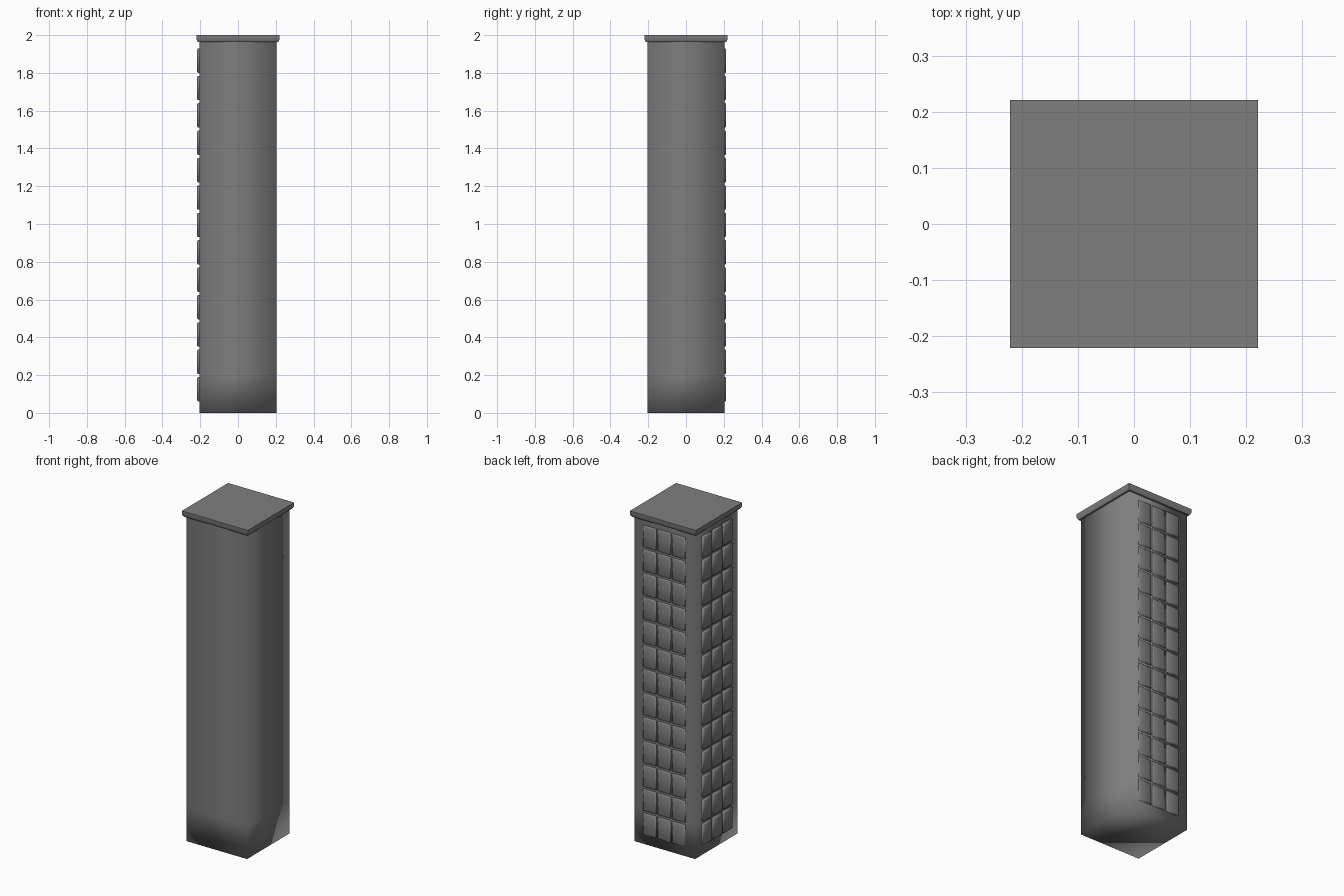
import bpy, bmesh
from math import radians
from mathutils import Vector

cube = bpy.data.objects.get("Cube")
if cube:
    bpy.data.objects.remove(cube, do_unlink=True)

grey = bpy.data.materials.new("concrete_grey")
grey.use_nodes = True
color = (0.21, 0.21, 0.21, 1)
grey.diffuse_color = color
grey.node_tree.nodes["Principled BSDF"].inputs["Base Color"].default_value = color


def finish(name, bm):
    bmesh.ops.recalc_face_normals(bm, faces=bm.faces)
    mesh = bpy.data.meshes.new(name)
    bm.to_mesh(mesh)
    bm.free()
    mesh.materials.append(grey)
    obj = bpy.data.objects.new(name, mesh)
    bpy.context.collection.objects.link(obj)
    bpy.ops.object.select_all(action="DESELECT")
    obj.select_set(True)
    bpy.context.view_layer.objects.active = obj
    return obj


def square_stack(name, rings, close_top):
    """Square rings given as (half width, height), joined by walls."""
    bm = bmesh.new()
    loops = [[bm.verts.new((sx * h, sy * h, z))
              for sx, sy in ((-1, -1), (1, -1), (1, 1), (-1, 1))]
             for h, z in rings]
    for low, high in zip(loops, loops[1:]):
        for i in range(4):
            j = (i + 1) % 4
            bm.faces.new((low[i], low[j], high[j], high[i]))
    bm.faces.new(loops[0])
    if close_top:
        bm.faces.new(loops[-1])
    return finish(name, bm)


# Tower shaft, softly shaded around its corners and foot
HALF = 0.203
square_stack("tower_shaft", [(HALF, 0), (HALF, 0.2), (HALF, 1.97)], False)
bpy.ops.object.shade_smooth()

# Overhanging roof slab with a chamfered lower lip
square_stack("roof_slab", [(0.213, 1.964), (0.221, 1.978), (0.221, 2.0)], True)
bpy.ops.object.shade_smooth_by_angle(angle=radians(40))

# Window panels: a grid of raised panes on the back and right walls
ROWS, COLUMNS = 13, 3
PITCH_Z, PITCH_U = 0.145, 0.097
PANE_Z, PANE_U = 0.129, 0.086


def window_grid(name, out, along, depth):
    bm = bmesh.new()
    up = Vector((0, 0, 1))
    for row in range(ROWS):
        for col in range(COLUMNS):
            center = along * ((col - 1) * PITCH_U) + up * (0.125 + row * PITCH_Z)
            rings = []
            for offset, inset in ((HALF - 0.004, 0), (HALF + depth * 0.6, 0),
                                  (HALF + depth, 0.007)):
                u, v = PANE_U / 2 - inset, PANE_Z / 2 - inset
                rings.append([bm.verts.new(center + out * offset + along * (su * u) + up * (sv * v))
                              for su, sv in ((-1, -1), (1, -1), (1, 1), (-1, 1))])
            for a, b in zip(rings, rings[1:]):
                for i in range(4):
                    j = (i + 1) % 4
                    bm.faces.new((a[i], a[j], b[j], b[i]))
            bm.faces.new(rings[0])
            bm.faces.new(rings[-1])
    finish(name, bm)
    bpy.ops.object.shade_smooth_by_angle(angle=radians(65))


window_grid("back_windows", Vector((0, 1, 0)), Vector((1, 0, 0)), 0.010)
window_grid("right_windows", Vector((-1, 0, 0)), Vector((0, 1, 0)), 0.015)
